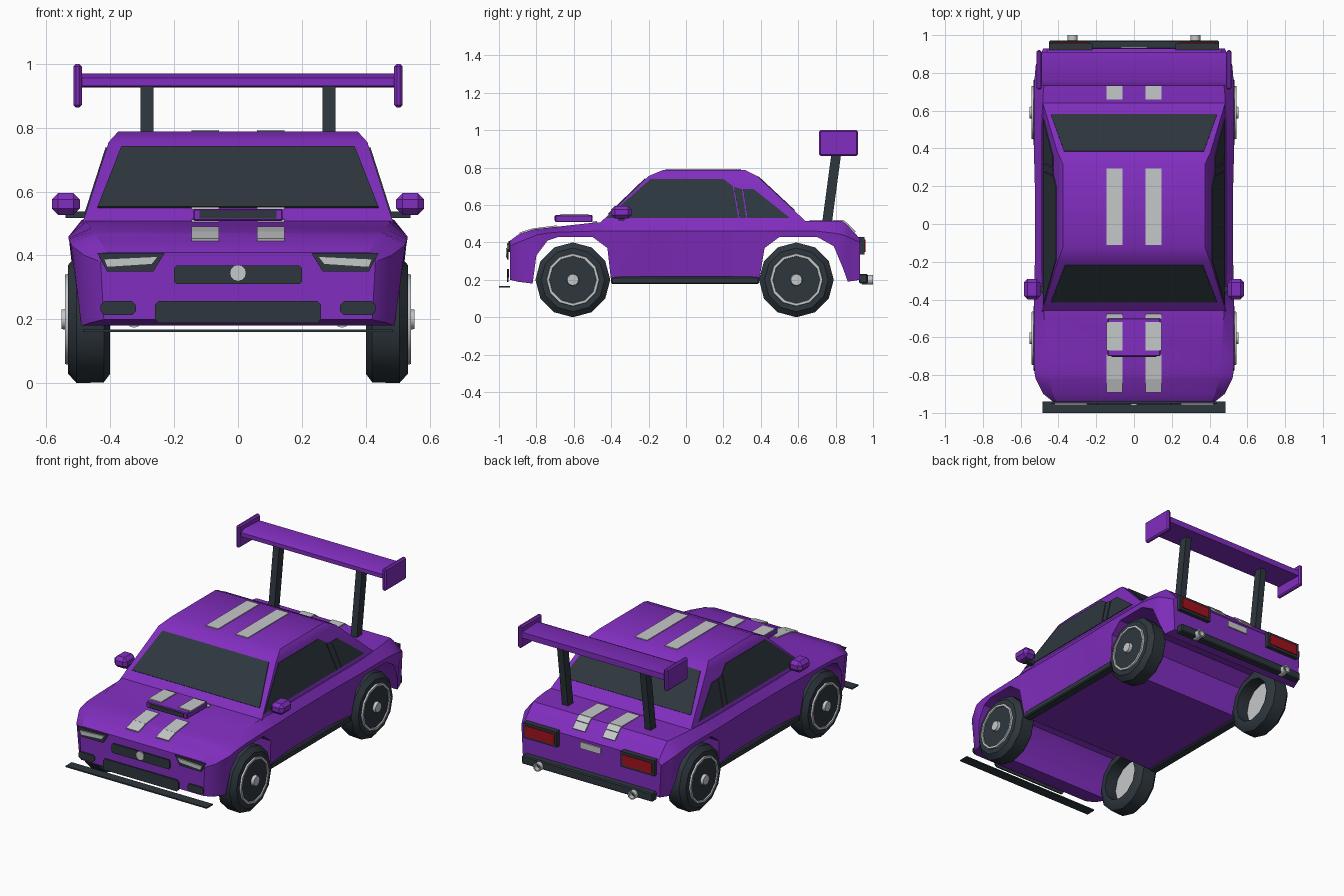
import bpy, bmesh, math
from mathutils import Vector

if "Cube" in bpy.data.objects:
    bpy.data.objects.remove(bpy.data.objects["Cube"])


def material(name, rgb):
    m = bpy.data.materials.new(name)
    m.use_nodes = True
    m.diffuse_color = (*rgb, 1)
    m.node_tree.nodes["Principled BSDF"].inputs["Base Color"].default_value = (*rgb, 1)
    return m


PURPLE = material("purple_paint", (0.22, 0.027, 0.52))
DARK = material("dark_trim", (0.027, 0.038, 0.048))
SILVER = material("silver", (0.56, 0.58, 0.59))
RED = material("red_lens", (0.36, 0.006, 0.012))


def finish(name, bm, mat, angle=30):
    bmesh.ops.recalc_face_normals(bm, faces=bm.faces)
    mesh = bpy.data.meshes.new(name)
    bm.to_mesh(mesh)
    bm.free()
    mesh.materials.append(mat)
    ob = bpy.data.objects.new(name, mesh)
    bpy.context.collection.objects.link(ob)
    bpy.ops.object.select_all(action='DESELECT')
    ob.select_set(True)
    bpy.context.view_layer.objects.active = ob
    bpy.ops.object.shade_smooth_by_angle(angle=math.radians(angle))
    return ob


def loft(name, rings, mat, closed=False, angle=30):
    """Skin rings of points; cap the ends, or join last ring to first."""
    bm = bmesh.new()
    rows = [[bm.verts.new(p) for p in ring] for ring in rings]
    n = len(rows[0])
    pairs = list(zip(rows, rows[1:])) + ([(rows[-1], rows[0])] if closed else [])
    for a, b in pairs:
        for i in range(n):
            j = (i + 1) % n
            bm.faces.new((a[i], a[j], b[j], b[i]))
    if not closed:
        bm.faces.new(rows[0])
        bm.faces.new(rows[-1])
    return finish(name, bm, mat, angle)


def box(name, lo, hi, mat, bevel=0):
    bm = bmesh.new()
    bmesh.ops.create_cube(bm, size=1)
    for v in bm.verts:
        v.co = [lo[i] + (v.co[i] + 0.5) * (hi[i] - lo[i]) for i in range(3)]
    if bevel:
        bmesh.ops.bevel(bm, geom=bm.edges[:], offset=bevel, segments=1, affect='EDGES')
    return finish(name, bm, mat)


def plate(name, pts, mat, half=0.004):
    """Thin slab around a flat outline."""
    pts = [Vector(p) for p in pts]
    n = (pts[1] - pts[0]).cross(pts[2] - pts[0]).normalized() * half
    return loft(name, [[p - n for p in pts], [p + n for p in pts]], mat)


def turned(name, profile, centre, mat, axis='x', steps=12, closed=False, angle=40):
    """Revolve (offset, radius) pairs about an axis through centre."""
    rings = []
    for off, r in profile:
        ring = []
        for k in range(steps):
            a = 2 * math.pi * k / steps
            c, s = r * math.cos(a), r * math.sin(a)
            d = (off, c, s) if axis == 'x' else (c, off, s)
            ring.append(Vector(centre) + Vector(d))
        rings.append(ring)
    return loft(name, rings, mat, closed, angle)


def fascia(name, pts, y, mat, s=1):
    return plate(name, [(s * x, y, z) for x, z in pts], mat)


def rect(x0, x1, z0, z1, c=0.0):
    return [(x0 + c, z0), (x1 - c, z0), (x1, z0 + c), (x1, z1 - c),
            (x1 - c, z1), (x0 + c, z1), (x0, z1 - c), (x0, z0 + c)] if c else \
           [(x0, z0), (x1, z0), (x1, z1), (x0, z1)]


# Lower body: y, bottom z, bottom half width, shoulder z, shoulder half width, top z, top half width
stations = [
    (-0.94, 0.20, 0.42, 0.38, 0.43, 0.41, 0.41),
    (-0.90, 0.19, 0.46, 0.40, 0.48, 0.44, 0.43),
    (-0.82, 0.18, 0.49, 0.43, 0.52, 0.468, 0.45),
    (-0.80, 0.33, 0.51, 0.44, 0.525, 0.472, 0.45),
    (-0.74, 0.41, 0.52, 0.45, 0.53, 0.478, 0.455),
    (-0.68, 0.43, 0.525, 0.455, 0.53, 0.485, 0.46),
    (-0.50, 0.43, 0.525, 0.46, 0.53, 0.505, 0.475),
    (-0.42, 0.37, 0.52, 0.46, 0.53, 0.51, 0.48),
    (-0.40, 0.19, 0.50, 0.46, 0.53, 0.51, 0.485),
    (-0.20, 0.19, 0.48, 0.46, 0.525, 0.51, 0.49),
    (0.20, 0.19, 0.48, 0.46, 0.525, 0.51, 0.49),
    (0.39, 0.19, 0.50, 0.46, 0.53, 0.51, 0.49),
    (0.42, 0.37, 0.52, 0.46, 0.53, 0.51, 0.49),
    (0.50, 0.43, 0.525, 0.46, 0.53, 0.51, 0.49),
    (0.70, 0.43, 0.525, 0.46, 0.53, 0.515, 0.48),
    (0.79, 0.38, 0.52, 0.45, 0.525, 0.515, 0.47),
    (0.84, 0.26, 0.51, 0.44, 0.52, 0.513, 0.46),
    (0.865, 0.19, 0.49, 0.43, 0.51, 0.49, 0.46),
    (0.93, 0.20, 0.47, 0.40, 0.48, 0.42, 0.46)]
loft("body", [[(-wb, y, zb), (wb, y, zb), (ws, y, zs), (wt, y, zt), (-wt, y, zt), (-ws, y, zs)]
              for y, zb, wb, zs, ws, zt, wt in stations], PURPLE)

# Cabin: z, half width, front y, rear y
loft("cabin", [[(-x, f, z), (x, f, z), (x, r, z), (-x, r, z)] for z, x, f, r in
               [(0.49, 0.49, -0.475, 0.665), (0.755, 0.405, -0.20, 0.38), (0.788, 0.375, -0.12, 0.315)]],
     PURPLE, angle=35)

# Windscreen and rear window
plate("windscreen", [(-0.44, -0.414, 0.55), (0.44, -0.414, 0.55),
                     (0.365, -0.217, 0.74), (-0.365, -0.217, 0.74)], DARK)
plate("rear_window", [(-0.44, 0.58, 0.569), (0.44, 0.58, 0.569),
                      (0.37, 0.385, 0.751), (-0.37, 0.385, 0.751)], DARK)

# Side glass lies on the leaning cabin wall
glass = {"door_window": [(-0.425, 0.53), (-0.19, 0.738), (0.20, 0.738), (0.25, 0.70), (0.28, 0.53)],
         "pillar_window": [(0.256, 0.695), (0.298, 0.685), (0.322, 0.53), (0.287, 0.53)],
         "quarter_window": [(0.305, 0.685), (0.36, 0.685), (0.555, 0.53), (0.329, 0.53)]}
for side, s in (("left", 1), ("right", -1)):
    for name, pts in glass.items():
        plate(f"{side}_{name}", [(s * (0.49 - (z - 0.49) * 0.085 / 0.265), y, z) for y, z in pts], DARK)

# Racing stripes over bonnet, scoop, roof and boot lid
runs = [(-0.89, 0.449, -0.82, 0.471), (-0.82, 0.471, -0.69, 0.487), (-0.67, 0.548, -0.52, 0.548),
        (-0.50, 0.508, -0.475, 0.511), (-0.11, 0.789, 0.295, 0.789), (0.66, 0.515, 0.84, 0.516),
        (0.84, 0.516, 0.87, 0.492), (0.87, 0.489, 0.905, 0.455)]
for s in (-1, 1):
    for y0, z0, y1, z1 in runs:
        plate("stripe", [(s * 0.06, y0, z0), (s * 0.145, y0, z0), (s * 0.145, y1, z1), (s * 0.06, y1, z1)], SILVER)

# Bonnet scoop
box("bonnet_scoop", (-0.14, -0.70, 0.508), (0.14, -0.50, 0.546), PURPLE, 0.004)
fascia("scoop_intake", rect(-0.12, 0.12, 0.516, 0.54), -0.70, DARK)

# Front fascia
fascia("upper_grille", rect(-0.20, 0.20, 0.31, 0.368, 0.008), -0.952, DARK)
fascia("lower_grille", rect(-0.26, 0.26, 0.188, 0.258, 0.012), -0.952, DARK)
turned("round_badge", [(-0.962, 0.026), (-0.954, 0.026)], (0, 0, 0.345), SILVER, 'y')
box("splitter", (-0.485, -1.0, 0.16), (0.485, -0.94, 0.168), DARK)

# Rear fascia
box("rear_bumper", (-0.45, 0.925, 0.18), (0.45, 0.972, 0.232), DARK, 0.006)
fascia("number_plate", rect(-0.07, 0.07, 0.365, 0.405), 0.937, SILVER)

# Wing plank
loft("wing", [[(x, 0.73, 0.93), (x, 0.91, 0.926), (x, 0.91, 0.962), (x, 0.76, 0.97), (x, 0.73, 0.955)]
              for x in (-0.495, 0.495)], PURPLE)

for side, s in (("left", 1), ("right", -1)):
    # Lights and fog vents
    fascia(f"{side}_headlight_frame", [(0.23, 0.407), (0.44, 0.407), (0.41, 0.35), (0.265, 0.35)], -0.945, DARK, s)
    fascia(f"{side}_headlight", [(0.25, 0.397), (0.42, 0.389), (0.41, 0.363), (0.27, 0.372)], -0.953, SILVER, s)
    fascia(f"{side}_fog_vent", rect(0.32, 0.43, 0.213, 0.257, 0.012), -0.95, DARK, s)
    box(f"{side}_tail_light_frame", (min(s * 0.22, s * 0.45), 0.92, 0.335),
        (max(s * 0.22, s * 0.45), 0.955, 0.43), DARK)
    fascia(f"{side}_tail_light", rect(0.235, 0.435, 0.35, 0.415), 0.957, RED, s)
    turned(f"{side}_exhaust", [(0.94, 0.026), (1.0, 0.026), (1.0, 0.018), (0.97, 0.018)],
           (s * 0.325, 0, 0.20), SILVER, 'y')

    # Sill
    box(f"{side}_sill", (min(s * 0.45, s * 0.505), -0.40, 0.178),
        (max(s * 0.45, s * 0.505), 0.39, 0.217), DARK, 0.006)

    # Door mirror
    box(f"{side}_mirror", (min(s * 0.495, s * 0.583), -0.40, 0.527),
        (max(s * 0.495, s * 0.583), -0.29, 0.595), PURPLE, 0.02)
    box(f"{side}_mirror_arm", (min(s * 0.46, s * 0.54), -0.36, 0.518),
        (max(s * 0.46, s * 0.54), -0.33, 0.538), DARK)

    # Wing strut and end plate
    loft(f"{side}_wing_strut", [[(s * 0.264, y, z), (s * 0.305, y, z), (s * 0.305, y + 0.052, z),
                                 (s * 0.264, y + 0.052, z)] for y, z in ((0.728, 0.505), (0.785, 0.93))], DARK)
    box(f"{side}_wing_end_plate", (min(s * 0.489, s * 0.515), 0.712, 0.863),
        (max(s * 0.489, s * 0.515), 0.92, 1.0), PURPLE, 0.008)

    # Wheels
    for end, y in (("front", -0.605), ("rear", 0.59)):
        name, c = f"{side}_{end}", (0, y, 0.2)
        tyre = [(0.40, 0.135), (0.40, 0.17), (0.42, 0.197), (0.505, 0.2), (0.532, 0.17), (0.532, 0.135)]
        turned(f"{name}_tyre", [(s * x, r) for x, r in tyre], c, DARK, closed=True)
        turned(f"{name}_rim_back", [(s * 0.48, 0.136), (s * 0.50, 0.136)], c, SILVER)
        turned(f"{name}_rim_face", [(s * 0.50, 0.136), (s * 0.535, 0.136)], c, DARK)
        ring = [(0.53, 0.125), (0.53, 0.142), (0.542, 0.14), (0.542, 0.127)]
        turned(f"{name}_rim_ring", [(s * x, r) for x, r in ring], c, SILVER, closed=True)
        turned(f"{name}_hub", [(s * 0.53, 0.034), (s * 0.553, 0.03)], c, SILVER)
